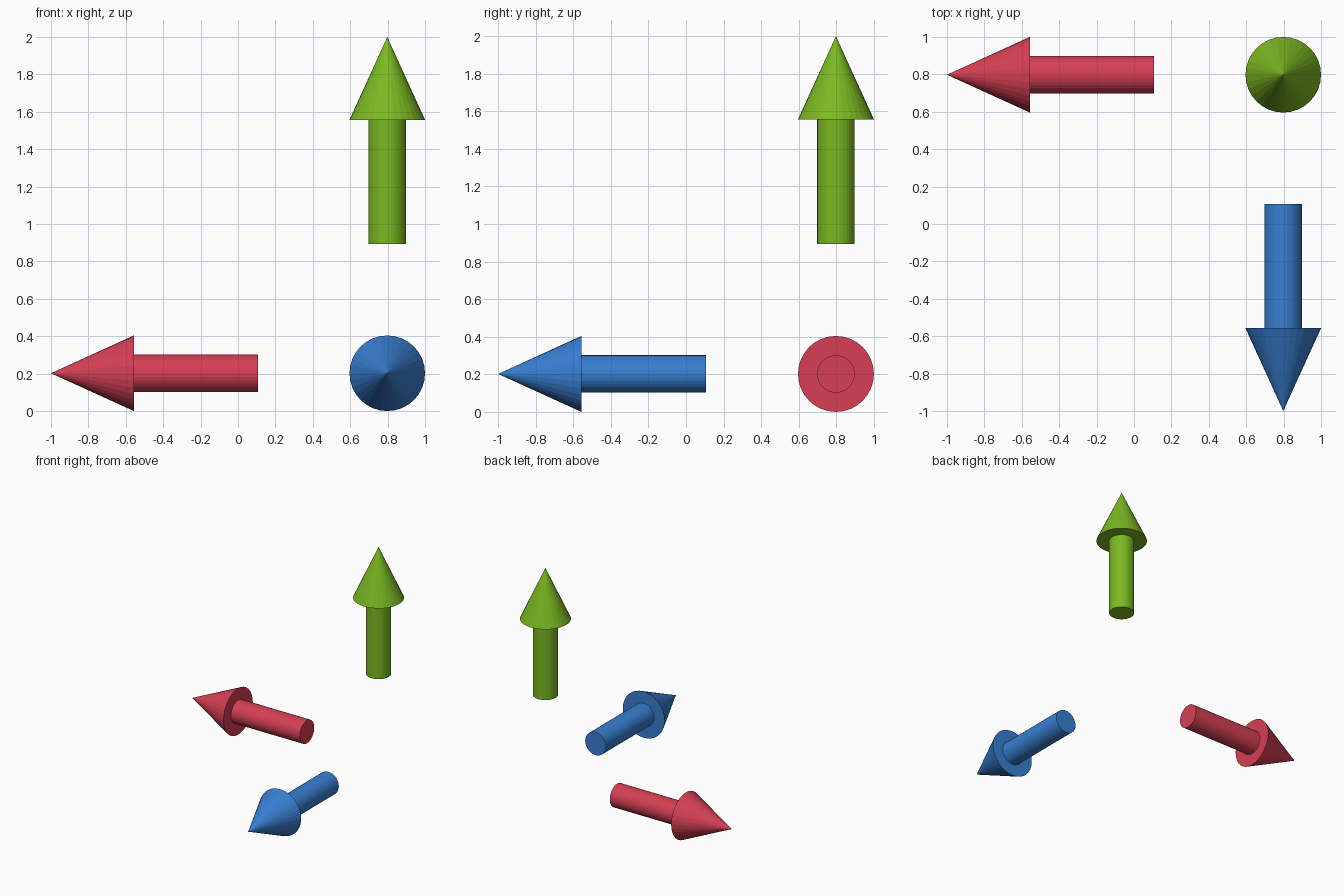
import bpy, bmesh
from mathutils import Matrix, Vector

if "Cube" in bpy.data.objects:
    bpy.data.objects.remove(bpy.data.objects["Cube"])

SIDES = 32
HEAD_R, SHAFT_R = 0.202, 0.1
LENGTH, HEAD_LEN = 1.107, 0.443
C = 1 - HEAD_R          # distance of each arrow's axis from the centre


def arrow(name, tip, direction, color):
    bm = bmesh.new()
    shaft_len = LENGTH - HEAD_LEN
    # shaft, from the tail up to the head (local tip at the origin, pointing +z)
    bmesh.ops.create_cone(bm, cap_ends=True, segments=SIDES,
                          radius1=SHAFT_R, radius2=SHAFT_R, depth=shaft_len,
                          matrix=Matrix.Translation((0, 0, -HEAD_LEN - shaft_len / 2)))
    # conical head
    bmesh.ops.create_cone(bm, cap_ends=True, segments=SIDES,
                          radius1=HEAD_R, radius2=0, depth=HEAD_LEN,
                          matrix=Matrix.Translation((0, 0, -HEAD_LEN / 2)))
    mesh = bpy.data.meshes.new(name)
    bm.to_mesh(mesh)
    bm.free()
    mat = bpy.data.materials.new(name + "_color")
    mat.diffuse_color = (*color, 1)
    mat.use_nodes = True
    mat.node_tree.nodes["Principled BSDF"].inputs["Base Color"].default_value = mat.diffuse_color
    mesh.materials.append(mat)
    obj = bpy.data.objects.new(name, mesh)
    obj.location = tip
    obj.rotation_euler = Vector((0, 0, 1)).rotation_difference(Vector(direction)).to_euler()
    bpy.context.collection.objects.link(obj)


# one arrow per axis
arrow("red_arrow", (-1, C, HEAD_R), (-1, 0, 0), (0.67, 0.05, 0.09))
arrow("blue_arrow", (C, -1, HEAD_R), (0, -1, 0), (0.04, 0.21, 0.64))
arrow("green_arrow", (C, C, 2), (0, 0, 1), (0.20, 0.48, 0.016))
